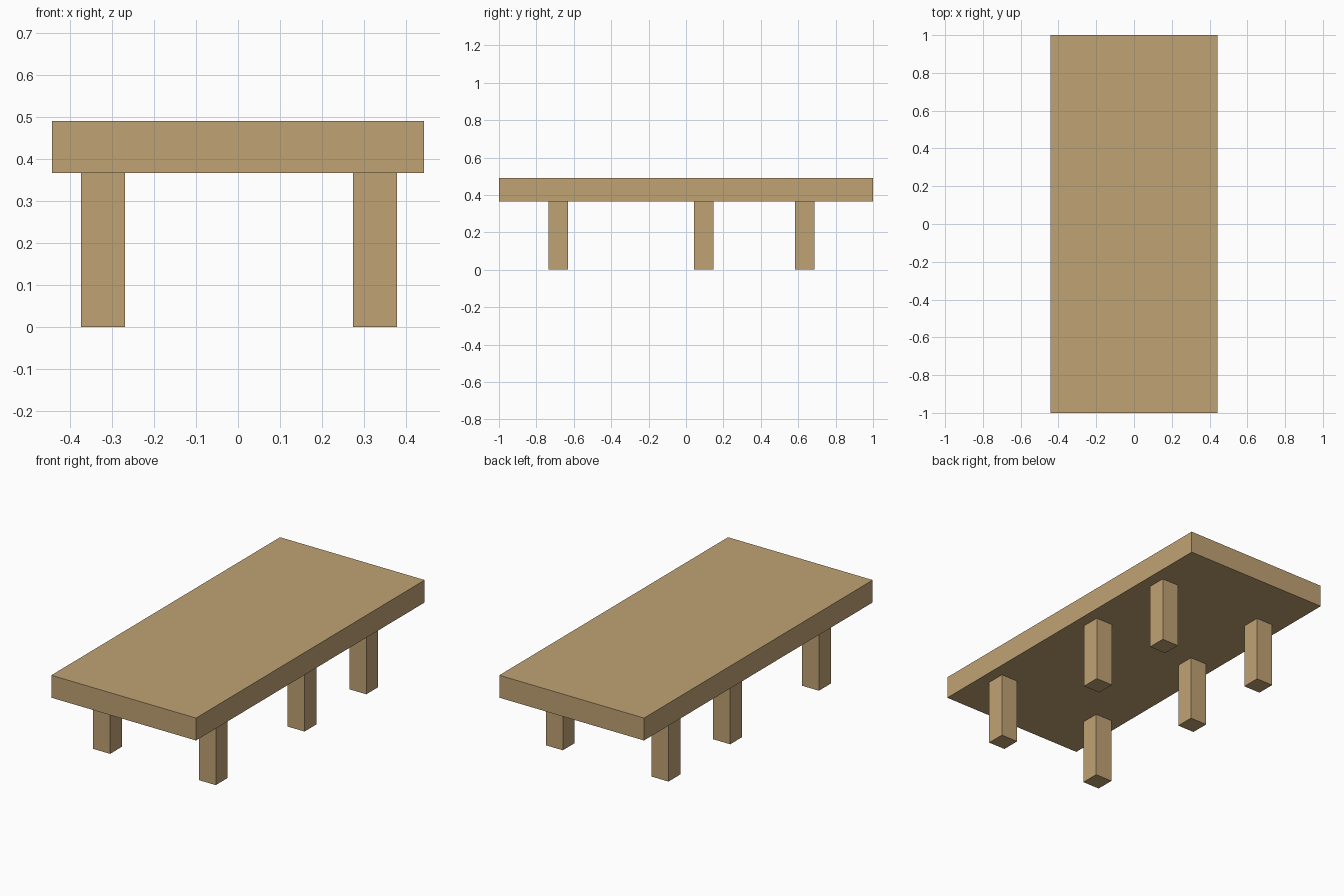
import bpy

cube = bpy.data.objects.get("Cube")
if cube:
    bpy.data.objects.remove(cube, do_unlink=True)

# Single light wood colour
wood = bpy.data.materials.new("light wood")
wood.use_nodes = True
colour = (0.527, 0.366, 0.174, 1)
wood.diffuse_color = colour
bsdf = next(n for n in wood.node_tree.nodes if n.type == 'BSDF_PRINCIPLED')
bsdf.inputs["Base Color"].default_value = colour
bsdf.inputs["Roughness"].default_value = 0.8


def box(name, centre, size):
    bpy.ops.mesh.primitive_cube_add(size=1, location=centre)
    obj = bpy.context.object
    obj.name = name
    obj.scale = size
    bpy.ops.object.transform_apply(location=False, rotation=False, scale=True)
    obj.data.materials.append(wood)
    return obj


LEG_HEIGHT = 0.366
TOP_HEIGHT = 0.49
LEG_WIDTH = 0.104

# Thick slab top
box("table_top", (0, 0, (LEG_HEIGHT + TOP_HEIGHT) / 2),
    (0.886, 2, TOP_HEIGHT - LEG_HEIGHT))

# Three pairs of square legs, unevenly spaced along the length
for row, y in (("front", -0.682), ("middle", 0.094), ("back", 0.634)):
    for side, x in (("right", -0.321), ("left", 0.326)):
        box(f"{row}_{side}_leg", (x, y, LEG_HEIGHT / 2),
            (LEG_WIDTH, LEG_WIDTH, LEG_HEIGHT))
